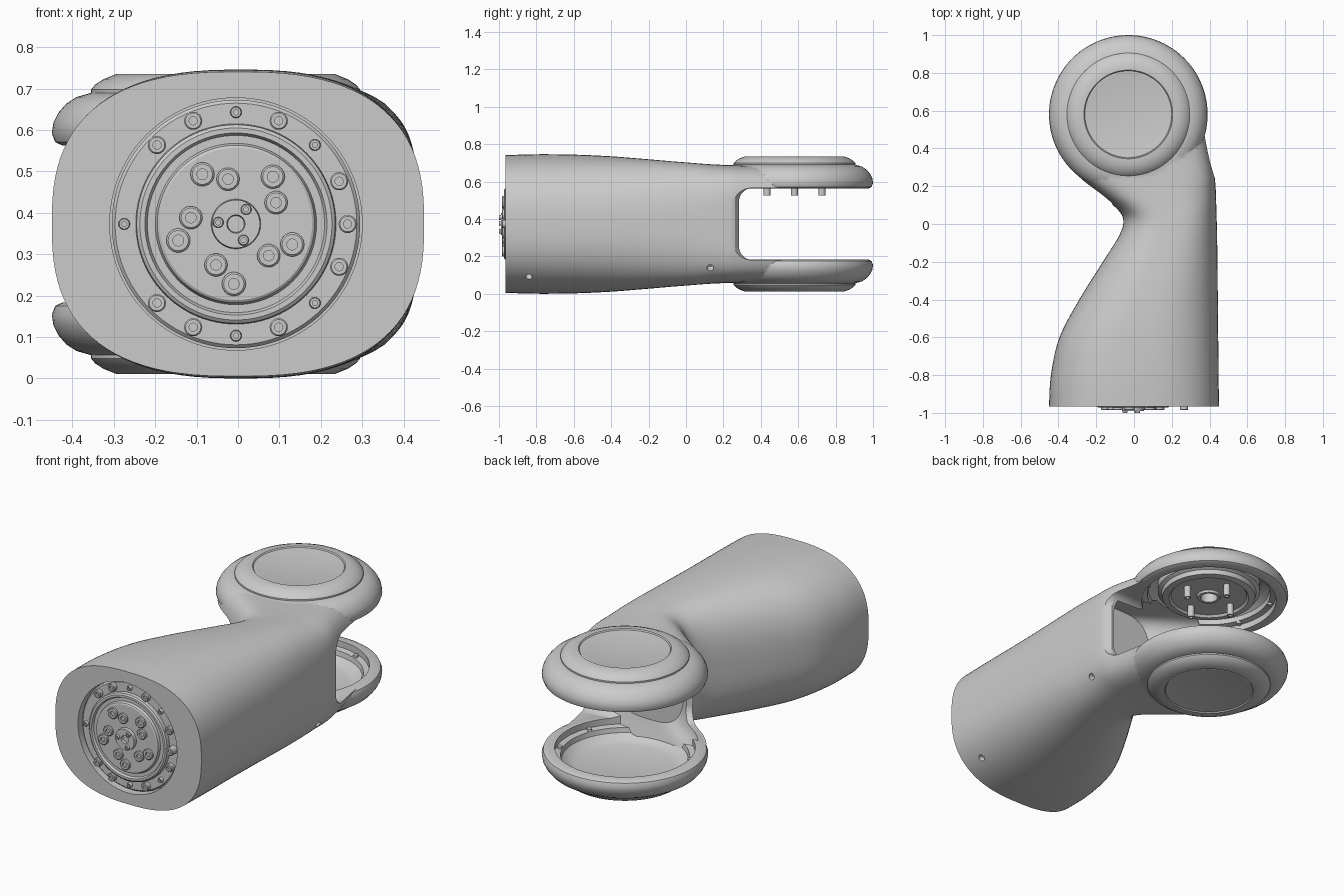
import bpy, bmesh, math
from mathutils import Matrix, Vector

if "Cube" in bpy.data.objects:
    bpy.data.objects.remove(bpy.data.objects["Cube"])

CZ = 0.373                      # mid height of the link
HEAD = Vector((-0.03, 0.58, 0))  # axis of the fork joint
END = Vector((-0.005, 0, CZ))    # axis of the front flange
TO_FRONT = Matrix.Rotation(math.pi / 2, 4, 'X')   # turns +z into -y


def make(name, bm):
    bmesh.ops.recalc_face_normals(bm, faces=bm.faces)
    me = bpy.data.meshes.new(name)
    bm.to_mesh(me)
    bm.free()
    ob = bpy.data.objects.new(name, me)
    bpy.context.collection.objects.link(ob)
    return ob


def smooth(ob, deg=32):
    bpy.ops.object.select_all(action='DESELECT')
    ob.select_set(True)
    bpy.context.view_layer.objects.active = ob
    bpy.ops.object.shade_smooth_by_angle(angle=math.radians(deg))
    return ob


def skin(bm, rings):
    for a, b in zip(rings, rings[1:]):
        n = max(len(a), len(b))
        for i in range(n):
            q = [a[i % len(a)], a[(i + 1) % len(a)], b[(i + 1) % len(b)], b[i % len(b)]]
            q = list(dict.fromkeys(q))
            if len(q) > 2:
                bm.faces.new(q)


def lathe(name, prof, loc, rot=Matrix(), seg=96, flip=False):
    """Revolve (radius, height) points; flip mirrors them about the mid height."""
    bm = bmesh.new()
    rings = []
    for r, z in prof:
        z = 2 * CZ - z if flip else z
        n = 1 if r < 1e-6 else seg
        rings.append([bm.verts.new((r * math.cos(math.tau * i / seg),
                                    r * math.sin(math.tau * i / seg), z)) for i in range(n)])
    skin(bm, rings)
    bm.transform(Matrix.Translation(loc) @ rot)
    return make(name, bm)


def catmull(pts, steps):
    out = []
    for k in range(len(pts) - 1):
        p = [pts[max(0, min(len(pts) - 1, k + d))] for d in (-1, 0, 1, 2)]
        for s in range(steps):
            t = s / steps
            out.append([0.5 * (2 * b + (c - a) * t + (2 * a - 5 * b + 4 * c - d) * t * t
                               + (3 * b - a - 3 * c + d) * t ** 3) for a, b, c, d in zip(*p)])
    return out + [list(pts[-1])]


def loft(name, stations, inset=0.0, seg=96):
    """Superellipse sections along y: (y, left x, right x, half height, exponent)."""
    bm = bmesh.new()
    rings = []
    for y, xl, xr, h, n in stations:
        c, w = (xl + xr) / 2, (xr - xl) / 2 - inset
        ring = []
        for i in range(seg):
            a = math.tau * (i + 0.5) / seg
            u, v = math.cos(a), math.sin(a)
            ring.append(bm.verts.new((c + w * math.copysign(abs(u) ** (2 / n), u), y,
                                      CZ + (h - inset) * math.copysign(abs(v) ** (2 / n), v))))
        rings.append(ring)
    skin(bm, rings)
    bm.faces.new(rings[0])
    bm.faces.new(rings[-1])
    return make(name, bm)


def boolean(ob, tool, op='DIFFERENCE'):
    tool.hide_render = True
    m = ob.modifiers.new('bool', 'BOOLEAN')
    m.operation, m.object, m.solver = op, tool, 'EXACT'
    bpy.context.view_layer.objects.active = ob
    bpy.ops.object.modifier_apply(modifier=m.name)
    bpy.data.objects.remove(tool)


# Main shell: lofted arm narrowing to a waist, then flowing into the fork
stations = catmull([
    (-.965, -.45, .45, .368, 2.6), (-.8, -.44, .448, .373, 2.6), (-.6, -.395, .446, .371, 2.6),
    (-.4, -.29, .444, .362, 2.6), (-.2, -.165, .442, .346, 2.7), (-.06, -.078, .44, .334, 2.8),
    (.02, -.057, .438, .328, 2.9), (.08, -.09, .436, .323, 3.2), (.16, -.19, .434, .318, 3.7),
    (.24, -.29, .428, .315, 4.3), (.32, -.358, .413, .313, 4.6), (.44, -.41, .389, .311, 4.6),
    (.55, -.42, .372, .309, 4.6)], 5)
shell = loft('arm_shell', stations)

# Fork slot: rounded opening, swept so it wraps around the waist on the left
r, z0, z1 = 0.075, 0.18, 0.566
arc = [i * math.pi / 16 for i in range(9)]
pts = [(r - r * math.sin(a), z0 + r - r * math.cos(a)) for a in arc]
pts += [(r - r * math.cos(a), z1 - r + r * math.sin(a)) for a in arc]
bm = bmesh.new()
rings = []
for x, y0 in ((-.8, .07), (-.25, .075), (-.15, .09), (-.06, .125), (.03, .19), (.12, .25),
              (.22, .28), (.39, .283), (.42, .262), (.435, .225), (.46, .2), (.8, .2)):
    rings.append([bm.verts.new((x, y, z)) for y, z in
                  [(1.4, z0)] + [(y0 + d, z) for d, z in pts] + [(1.4, z1)]])
skin(bm, rings)
bm.faces.new(rings[0])
bm.faces.new(rings[-1])
boolean(shell, make('slot_cutter', bm))

# Round fork plates joined on, then hollowed together with the neck
plate = [(0, .563), (.395, .563), (.412, .571), (.42, .592), (.416, .618), (.404, .642),
         (.385, .664), (.36, .68), (.325, .69), (0, .69)]
bowl = [(0, .5), (.355, .5), (.355, .598), (.325, .604), (.32, .63), (.29, .655), (.25, .668), (0, .672)]
for flip in (False, True):
    boolean(shell, lathe('plate', plate, HEAD, flip=flip), 'UNION')
boolean(shell, loft('neck_cavity', [s for s in stations if .07 < s[0] < .31], inset=0.045))
for flip in (False, True):
    boolean(shell, lathe('bowl_cutter', bowl, HEAD, flip=flip, seg=80))

# Front recess and small screw holes
boolean(shell, lathe('recess', [(0, .9), (.305, .9), (.305, 1.1), (0, 1.1)], END, TO_FRONT))
for p, d in (((.347, -.84, .09), (.6, 0, -.8)), ((.40, .13, .14), (.75, 0, -.66)),
             ((0, .03, .085), (-.6, 0, -.8))):
    rot = Vector(d).to_track_quat('Z', 'Y').to_matrix().to_4x4()
    boolean(shell, lathe('hole', [(0, -.03), (.018, -.03), (.018, .08), (0, .08)], Vector(p), rot, 16))
smooth(shell)

# Joint caps on the outside of both plates
cap = [(0, .68), (.325, .68), (.325, .698), (.315, .71), (.295, .723), (.265, .735), (.235, .735),
       (.23, .729), (.225, .731), (.15, .722), (0, .716)]
for name, flip in (('upper_cap', False), ('lower_cap', True)):
    smooth(lathe(name, cap, HEAD, flip=flip), 25)

# Bolt plate inside the upper fork, with pins and rim screws
smooth(lathe('joint_flange', [(0, .69), (.27, .69), (.27, .62), (.25, .61), (.245, .585), (.21, .58),
                              (.2, .592), (.065, .592), (.06, .58), (.045, .58), (.045, .65), (0, .65)], HEAD))


def ring_pos(radius, deg):
    a = math.radians(deg)
    return radius * math.cos(a), radius * math.sin(a)


for k in range(4):
    x, y = ring_pos(.147, 90 * k)
    smooth(lathe('joint_pin', [(0, .6), (.018, .6), (.018, .525), (.009, .525), (.009, .54), (0, .54)],
                 HEAD + Vector((x, y, 0)), seg=16))
for k in range(8):
    for flip in (False, True):
        x, y = ring_pos(.338, 45 * k + 22)
        if y > -.2:
            smooth(lathe('rim_screw', [(0, .62), (.014, .62), (.014, .59), (0, .59)],
                         HEAD + Vector((x, y, 0)), seg=12, flip=flip))

# Front drive flange with stepped rings and a hub
smooth(lathe('drive_flange', [
    (0, .89), (.3, .89), (.3, .932), (.292, .94), (.242, .94), (.24, .96), (.232, .966), (.22, .966),
    (.214, .954), (.195, .954), (.19, .968), (.184, .972), (.06, .972), (.058, .99), (.022, .99),
    (.02, .975), (0, .975)], END, TO_FRONT))


def bolt(name, radius, deg, base, top, size):
    x, z = ring_pos(radius, deg)
    prof = [(0, base), (size, base), (size, top - .004), (size * .85, top), (size * .45, top),
            (size * .45, top - .01), (0, top - .01)]
    smooth(lathe(name, prof, END + Vector((x, 0, z)), TO_FRONT, 18))


# Outer ring bolts (two left out on the left side), flange bolts, hub screws
for k in range(16):
    if k not in (7, 9):
        small = k in (2, 4, 8, 12, 14)
        bolt('outer_bolt', .27, 22.5 * k, .93, .985 if k == 0 else .955 if small else .963,
             .014 if small else .022)
for k in range(5):
    bolt('flange_bolt', .145, 52 + 72 * k, .96, .985, .029)
    bolt('flange_bolt', .11, 28 + 72 * k, .96, .985, .028)
for k in range(3):
    bolt('hub_screw', .043, 55 + 120 * k, .98, 1.0, .013)
